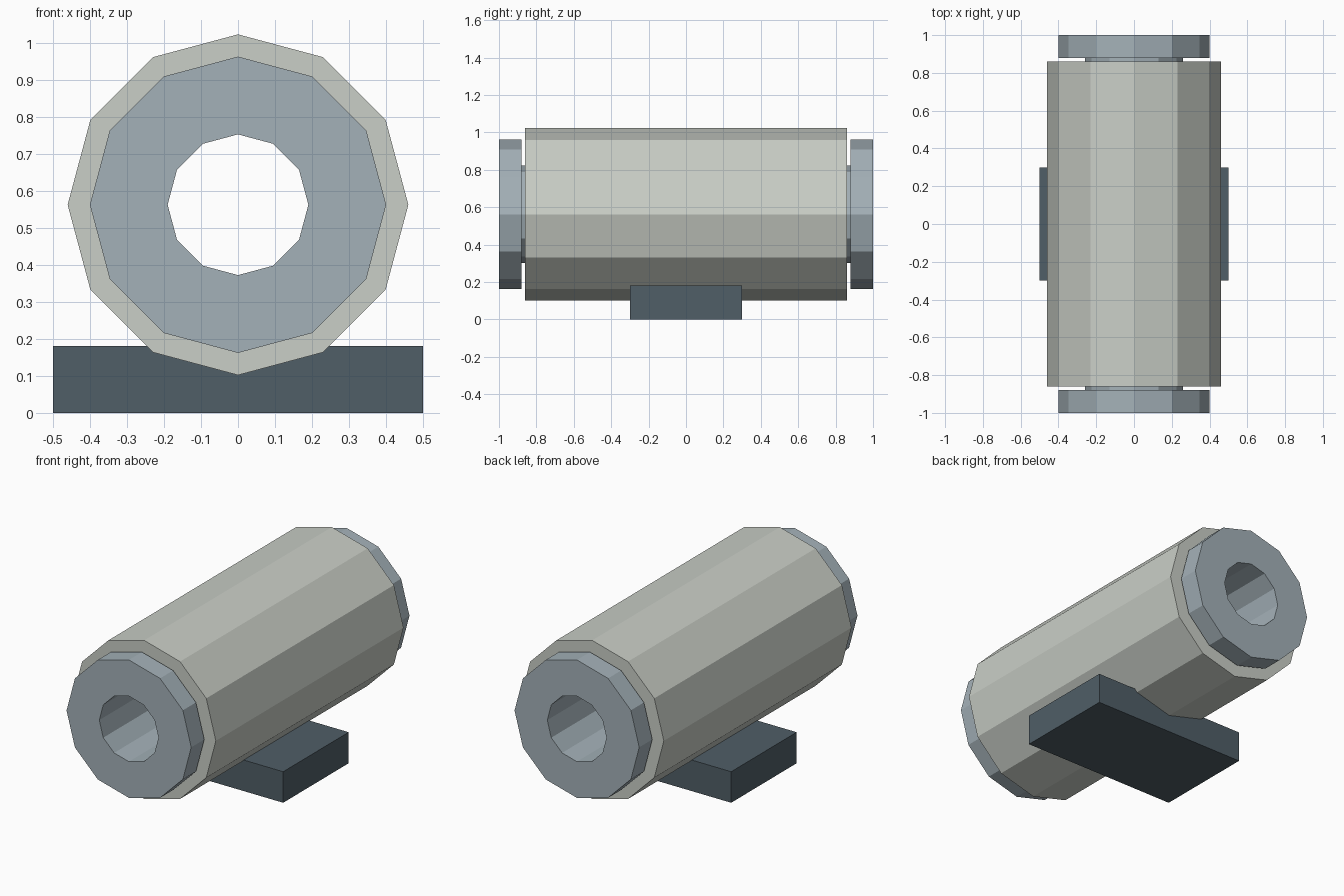
import bpy, bmesh
from math import sin, cos, tau

if "Cube" in bpy.data.objects:
    bpy.data.objects.remove(bpy.data.objects["Cube"])

SIDES = 12
AXIS_Z = 0.562


def material(name, rgb):
    m = bpy.data.materials.new(name)
    m.diffuse_color = (*rgb, 1)
    m.use_nodes = True
    m.node_tree.nodes["Principled BSDF"].inputs["Base Color"].default_value = m.diffuse_color
    return m


def finish(name, bm, mat):
    bmesh.ops.recalc_face_normals(bm, faces=bm.faces)
    mesh = bpy.data.meshes.new(name)
    bm.to_mesh(mesh)
    bm.free()
    mesh.materials.append(mat)
    obj = bpy.data.objects.new(name, mesh)
    bpy.context.collection.objects.link(obj)
    return obj


def lathe(name, profile, mat):
    """Revolve a closed (radius, y) profile around the y axis."""
    bm = bmesh.new()
    rings = [[bm.verts.new((r * sin(tau * i / SIDES), y, r * cos(tau * i / SIDES)))
              for r, y in profile] for i in range(SIDES)]
    n = len(profile)
    for i in range(SIDES):
        a, b = rings[i], rings[(i + 1) % SIDES]
        for j in range(n):
            k = (j + 1) % n
            bm.faces.new((a[j], a[k], b[k], b[j]))
    obj = finish(name, bm, mat)
    obj.location.z = AXIS_Z
    return obj


cover_mat = material("pale_grey", (0.59, 0.62, 0.57))
spool_mat = material("blue_grey", (0.37, 0.44, 0.48))
base_mat = material("dark_slate", (0.08, 0.112, 0.135))

# Hollow spool: bore, neck and a flange at each end
half = [(0.19, -1.0), (0.40, -1.0), (0.40, -0.88), (0.26, -0.88)]
lathe("spool", half + [(r, -y) for r, y in reversed(half)], spool_mat)

# Thick sleeve around the neck
lathe("sleeve", [(0.26, -0.86), (0.46, -0.86), (0.46, 0.86), (0.26, 0.86)], cover_mat)

# Base block, with the sleeve sunk into its top
bm = bmesh.new()
bmesh.ops.create_cube(bm, size=1)
bmesh.ops.scale(bm, vec=(1.0, 0.6, 0.18), verts=bm.verts)
finish("base_block", bm, base_mat).location.z = 0.09
